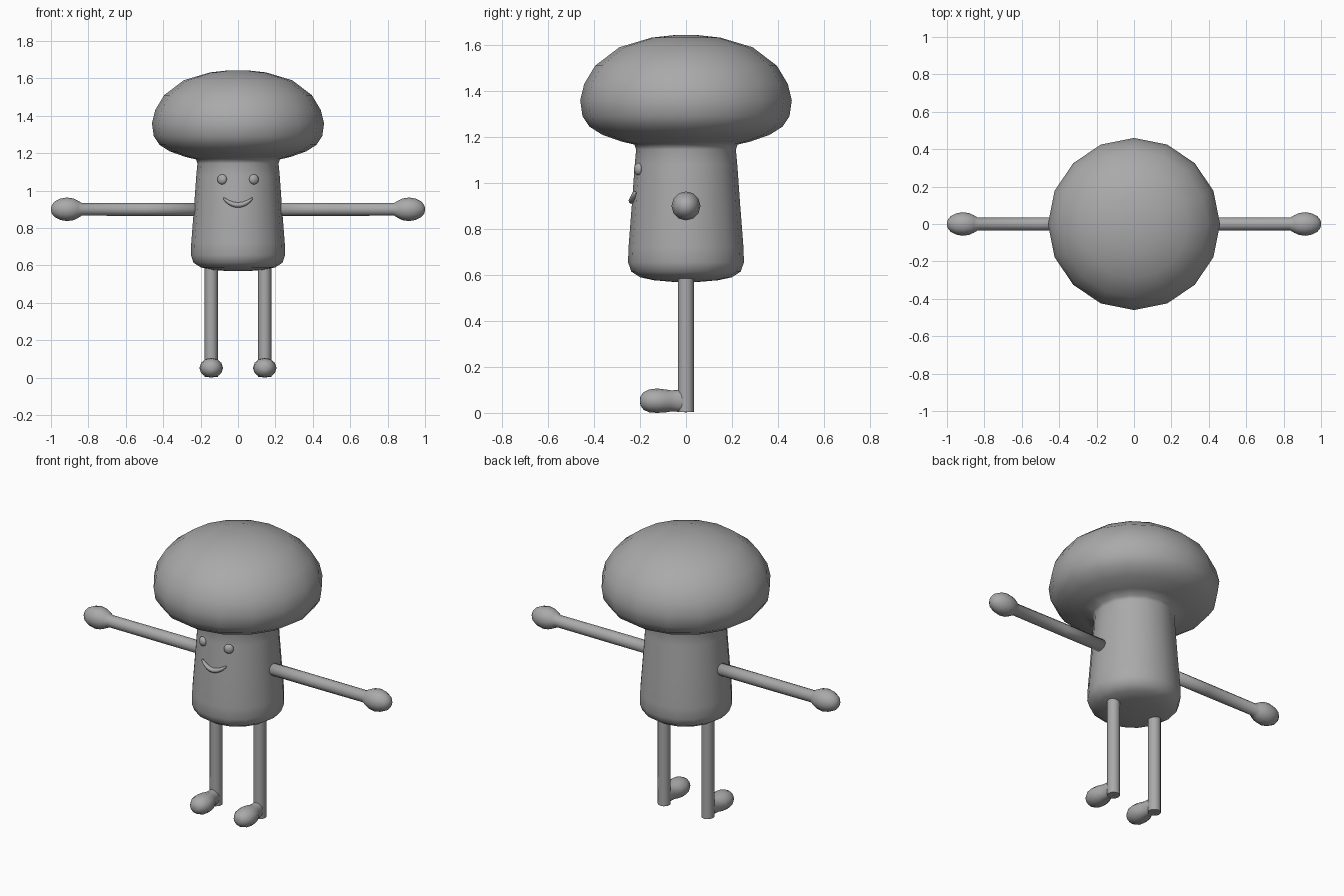
import bpy, bmesh, math
from mathutils import Matrix, Vector

old = bpy.data.objects.get("Cube")
if old:
    bpy.data.objects.remove(old)

grey = bpy.data.materials.new("plain grey")
grey.use_nodes = True
colour = (0.4, 0.4, 0.4, 1)
grey.diffuse_color = colour
grey.node_tree.nodes["Principled BSDF"].inputs["Base Color"].default_value = colour


def finish(name, bm):
    """Turn a bmesh into a smooth shaded object."""
    bmesh.ops.recalc_face_normals(bm, faces=bm.faces)
    mesh = bpy.data.meshes.new(name)
    bm.to_mesh(mesh)
    bm.free()
    mesh.materials.append(grey)
    for p in mesh.polygons:
        p.use_smooth = True
    obj = bpy.data.objects.new(name, mesh)
    bpy.context.collection.objects.link(obj)
    return obj


def loft(sections, sides, place):
    """Join rings (along, half width, half height); place maps ring points to space."""
    bm = bmesh.new()
    rings = []
    for along, w, h in sections:
        ring = []
        for i in range(sides):
            a = math.tau * i / sides
            ring.append(bm.verts.new(place(along, w * math.cos(a), h * math.sin(a))))
        rings.append(ring)
    for low, high in zip(rings, rings[1:]):
        for i in range(sides):
            j = (i + 1) % sides
            bm.faces.new((low[i], low[j], high[j], high[i]))
    bm.faces.new(rings[0])
    bm.faces.new(rings[-1])
    return bm


# Stem flowing into the cap
profile = [(0.57, 0.06), (0.577, 0.14), (0.59, 0.2), (0.615, 0.238), (0.655, 0.252),
           (0.72, 0.25), (0.9, 0.236), (1.08, 0.223), (1.145, 0.217), (1.167, 0.224),
           (1.18, 0.28), (1.21, 0.365), (1.245, 0.42), (1.29, 0.45), (1.36, 0.46),
           (1.43, 0.443), (1.51, 0.395), (1.59, 0.29), (1.632, 0.15), (1.643, 0.05)]
finish("stem_and_cap", loft([(z, r, r) for z, r in profile], 16,
                            lambda t, u, v: (u, v, t)))

# Arm widening into a rounded hand, from body outwards
arm = [(0.2, 0.035), (0.5, 0.035), (0.835, 0.034), (0.855, 0.046), (0.88, 0.058),
       (0.915, 0.063), (0.95, 0.057), (0.98, 0.042), (0.995, 0.024), (1.0, 0.008)]

# Foot from heel to toe: distance forward, half width, half height
foot = [(-0.005, 0.03, 0.05), (0.04, 0.036, 0.047), (0.065, 0.043, 0.046),
        (0.09, 0.056, 0.05), (0.125, 0.063, 0.054), (0.16, 0.057, 0.05),
        (0.185, 0.042, 0.038), (0.198, 0.022, 0.02), (0.2, 0.008, 0.008)]

for side, s in (("left", 1), ("right", -1)):
    finish(side + "_arm", loft([(x, r, r) for x, r in arm], 12,
                               lambda t, u, v: (s * t, u, 0.9 + v)))
    leg = finish(side + "_leg", loft([(z, 0.035, 0.035) for z in (0.004, 0.1, 0.62)], 12,
                                     lambda t, u, v: (s * 0.143 + u, v, t)))
    # Soles are pressed flat against the ground
    shoe = finish(side + "_foot", loft(foot, 12,
                  lambda t, u, v: (s * 0.143 + u, -t, max(0, 0.052 + v))))
    for obj in (leg, shoe):
        obj.data.set_sharp_from_angle(angle=math.radians(60))

    # Flattened button eye
    bm = bmesh.new()
    place = (Matrix.Translation(Vector((s * 0.085, -0.207, 1.06)))
             @ Matrix.Rotation(s * math.radians(22), 4, "Z")
             @ Matrix.Diagonal(Vector((0.027, 0.018, 0.027, 1))))
    bmesh.ops.create_uvsphere(bm, u_segments=16, v_segments=10, radius=1, matrix=place)
    finish(side + "_eye", bm)

# Smiling mouth, tapered at the corners and wrapped round the stem
smile = []
for i in range(13):
    t = i / 6 - 1
    x = 0.077 * t
    thick = 0.007 + 0.007 * math.sqrt(max(0, 1 - t * t))
    smile.append((x, thick, thick))


def on_stem(x, u, v):
    z = 0.923 + 0.034 * (x / 0.077) ** 2
    return (x, -math.sqrt(0.236 ** 2 - x * x) + u, z + v)


finish("mouth", loft(smile, 8, on_stem))
